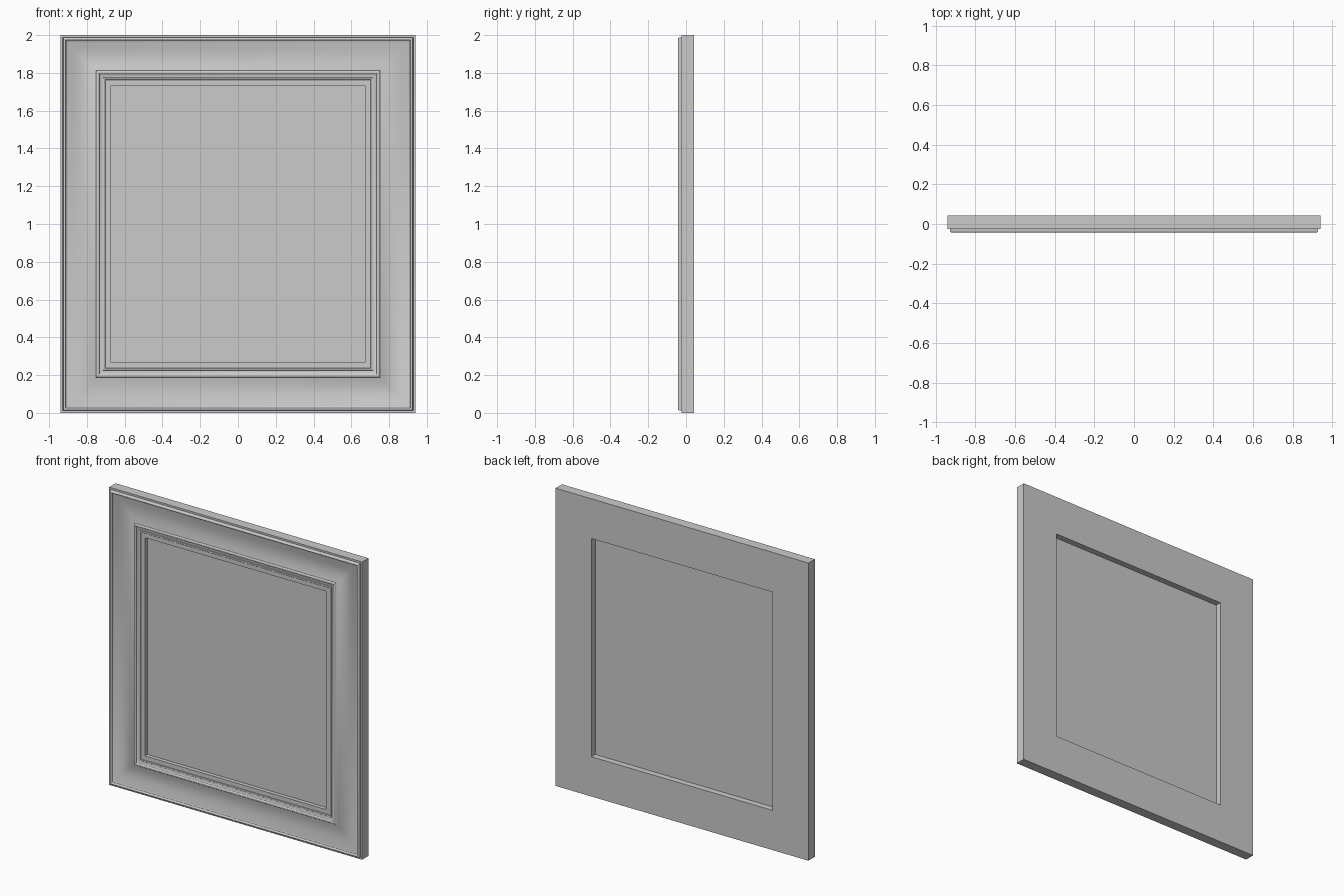
import bpy, bmesh, math

if "Cube" in bpy.data.objects:
    bpy.data.objects.remove(bpy.data.objects["Cube"])

W, H = 0.94, 2.0          # half width, full height
OPEN = 0.267              # moulding width
BACK = 0.043


def arc(cx, cy, rx, ry, a0, a1, n):
    """Elliptical arc as (inset, y) points."""
    return [(cx + rx * math.cos(math.radians(a0 + (a1 - a0) * i / n)),
             cy + ry * math.sin(math.radians(a0 + (a1 - a0) * i / n)))
            for i in range(n + 1)]


# Moulding cross-section: (inset from outer edge, y)
profile = [(0, BACK), (0, -0.025), (0.012, -0.025)]
profile += arc(0.021, -0.034, 0.008, 0.009, 180, 360, 8)      # outer bead
# shallow cove between the two beads
for i in range(15):
    t = i / 14
    profile.append((0.030 + 0.156 * t,
                    -0.033 + 0.003 * t + 0.018 * math.sin(math.pi * t ** 1.1)))
profile += arc(0.197, -0.031, 0.009, 0.007, 180, 360, 8)      # inner bead
profile += [(0.212, -0.027), (0.224, -0.027), (0.226, -0.030),
            (0.236, -0.030), (0.238, -0.028), (OPEN, -0.028), (OPEN, BACK)]

# Frame: sweep the profile around four mitred corners
bm = bmesh.new()
rings = []
for sx, top in ((-1, 0), (1, 0), (1, 1), (-1, 1)):
    rings.append([bm.verts.new((sx * (W - d), y, H - d if top else d))
                  for d, y in profile])
n = len(profile)
for c in range(4):
    a, b = rings[c], rings[(c + 1) % 4]
    for i in range(n):
        j = (i + 1) % n
        bm.faces.new((a[i], b[i], b[j], a[j]))
bmesh.ops.recalc_face_normals(bm, faces=bm.faces)
mesh = bpy.data.meshes.new("moulded_frame")
bm.to_mesh(mesh)
bm.free()
frame = bpy.data.objects.new("moulded_frame", mesh)
bpy.context.collection.objects.link(frame)
bpy.context.view_layer.objects.active = frame
frame.select_set(True)
bpy.ops.object.shade_smooth_by_angle(angle=math.radians(35))

# Centre panel, held in the opening
bpy.ops.mesh.primitive_cube_add(size=1, location=(0, 0, H / 2))
panel = bpy.context.object
panel.name = "centre_panel"
panel.scale = (2 * (W - OPEN) + 0.004, 0.004, H - 2 * OPEN + 0.004)
bpy.ops.object.transform_apply(location=False, rotation=False, scale=True)
